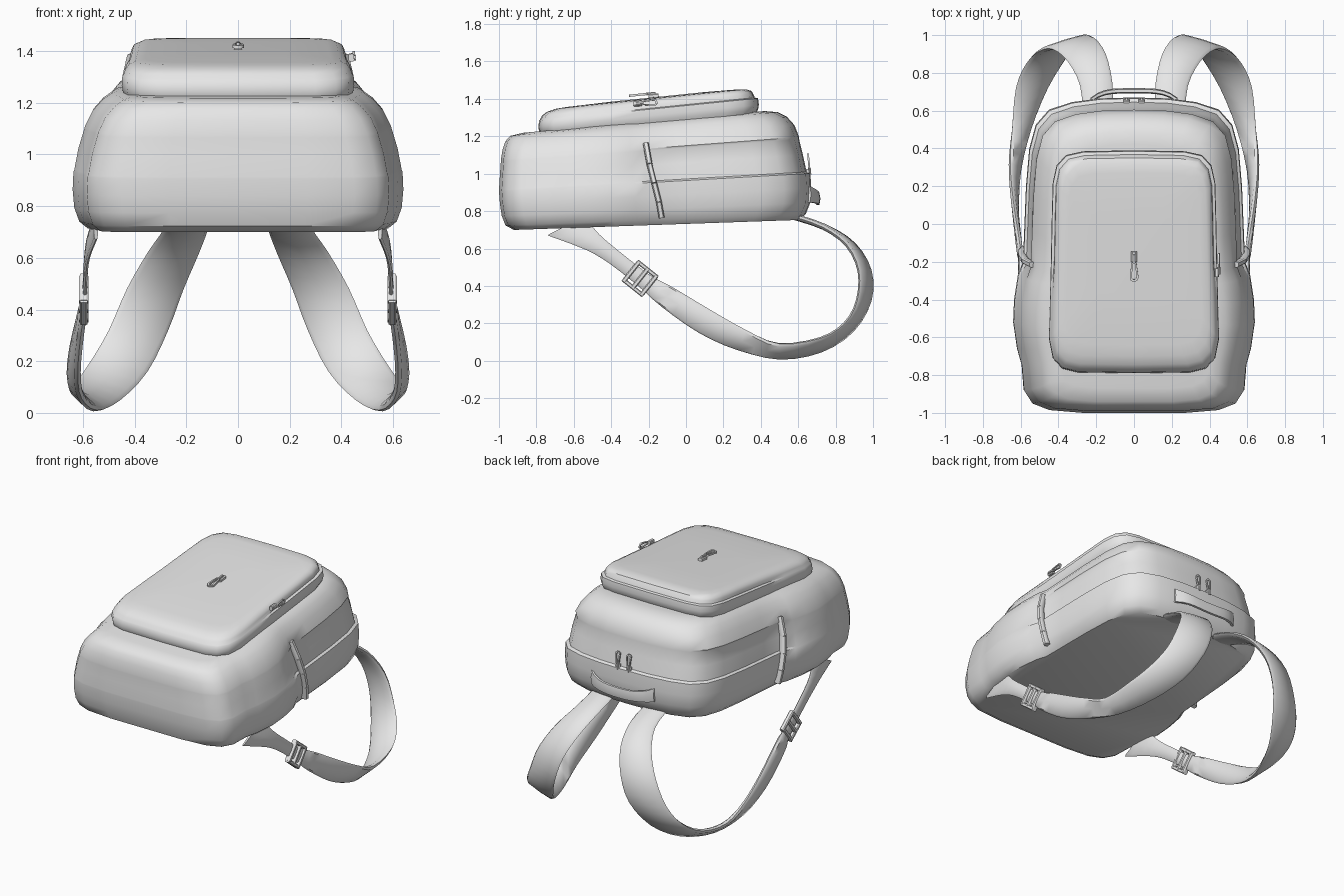
import bpy, bmesh, math
from mathutils import Vector, Matrix

if "Cube" in bpy.data.objects:
    bpy.data.objects.remove(bpy.data.objects["Cube"])

fabric = bpy.data.materials.new("grey_fabric")
fabric.diffuse_color = (0.8, 0.8, 0.8, 1)
fabric.use_nodes = True
fabric.node_tree.nodes["Principled BSDF"].inputs["Base Color"].default_value = fabric.diffuse_color


def finish(name, bm, angle=40):
    bmesh.ops.recalc_face_normals(bm, faces=bm.faces)
    me = bpy.data.meshes.new(name)
    bm.to_mesh(me)
    bm.free()
    me.materials.append(fabric)
    ob = bpy.data.objects.new(name, me)
    bpy.context.collection.objects.link(ob)
    bpy.ops.object.select_all(action='DESELECT')
    bpy.context.view_layer.objects.active = ob
    ob.select_set(True)
    bpy.ops.object.shade_smooth_by_angle(angle=math.radians(angle))
    return ob


def skin(bm, rings):
    """Bridge closed rings of points and cap both ends."""
    vs = [[bm.verts.new(p) for p in r] for r in rings]
    n = len(vs[0])
    for a, b in zip(vs, vs[1:]):
        for i in range(n):
            j = (i + 1) % n
            bm.faces.new((a[i], a[j], b[j], b[i]))
    bm.faces.new(vs[0])
    bm.faces.new(vs[-1])


def padded_shell(name, half, rows, low, high):
    """Stack a mirrored outline; rows = height, width scale, front y, back y, step."""
    outline = half + [(-x, y) for x, y in reversed(half[1:-1])]
    y0, y1 = half[0][1], half[-1][1]
    rings = []
    for v, sx, yf, yb, step in rows:
        ring = []
        for x, y in outline:
            ny = yf + (yb - yf) * (y - y0) / (y1 - y0)
            k = sx - (step if y > -0.21 else 0)
            ring.append((x * k, ny, low(ny) + v * (high(ny) - low(ny))))
        rings.append(ring)
    bm = bmesh.new()
    skin(bm, rings)
    return finish(name, bm)


def bar(bm, a, b, w, h, up):
    """Chamfered bar from a to b, w wide along up, h thick."""
    a, b = Vector(a), Vector(b)
    d = (b - a).normalized()
    u = Vector(up)
    u = (u - d * u.dot(d)).normalized()
    s = d.cross(u)
    c = 0.6
    sec = [(1, c), (c, 1), (-c, 1), (-1, c), (-1, -c), (-c, -1), (c, -1), (1, -c)]
    skin(bm, [[p + u * (i * w / 2) + s * (j * h / 2) for i, j in sec] for p in (a, b)])


def smooth_path(pts, n=3):
    """Catmull-Rom resampling of equal-length tuples."""
    out = []
    for i in range(len(pts) - 1):
        p = [pts[max(0, min(len(pts) - 1, i + k))] for k in (-1, 0, 1, 2)]
        for s in range(n):
            t = s / n
            out.append([0.5 * (2 * b + (c - a) * t + (2 * a - 5 * b + 4 * c - d) * t * t
                        + (3 * b - a - 3 * c + d) * t ** 3) for a, b, c, d in zip(*p)])
    return out + [list(pts[-1])]


# main bag with side pockets, recessed zip band around the upper end
body_half = [(0, -1), (.27, -1), (.45, -.985), (.54, -.95), (.585, -.88), (.595, -.75), (.62, -.66),
             (.64, -.52), (.635, -.4), (.615, -.27), (.588, -.2), (.58, 0), (.572, .2), (.555, .4),
             (.52, .53), (.45, .61), (.33, .65), (.18, .67), (0, .675)]
body_rows = [(0, .91, -.92, .61, 0), (.05, .96, -.965, .64, 0), (.15, .99, -.985, .665, 0),
             (.28, 1, -.995, .67, 0), (.41, .995, -1, .665, 0), (.425, .99, -1, .645, .02),
             (.58, .965, -.995, .625, .015), (.72, .93, -.99, .605, .01), (.74, .925, -.99, .605, -.005),
             (.85, .88, -.98, .58, 0), (.93, .82, -.965, .54, 0), (.98, .76, -.94, .49, 0),
             (1, .68, -.87, .42, 0)]
padded_shell("main_bag", body_half, body_rows,
             lambda y: .7 + .035 * (y + .9), lambda y: 1.225 + .09 * (y + .8))

# front pocket with stepped zip seam
pocket_half = [(0, -.79), (.3, -.785), (.38, -.765), (.43, -.71), (.45, -.61), (.445, -.4), (.44, -.2),
               (.435, .05), (.43, .22), (.41, .31), (.36, .365), (.27, .385), (0, .39)]
pocket_rows = [(-.1, .96, -.77, .37, 0), (.1, .99, -.785, .385, 0), (.3, 1, -.79, .39, 0),
               (.56, .995, -.785, .385, 0), (.6, .985, -.78, .368, .025), (.75, .97, -.77, .36, .015),
               (.88, .94, -.745, .35, .005), (.97, .88, -.7, .32, 0), (1, .8, -.64, .27, 0),
               (1.03, .45, -.4, .1, 0)]
padded_shell("front_pocket", pocket_half, pocket_rows,
             lambda y: 1.21 + .1 * (y + .8), lambda y: 1.345 + .103 * (y + .75))

# shoulder straps: centre point followed by half-width vector
strap = [(.19, .56, .775, .08, 0, 0), (.20, .74, .715, .085, -.01, 0), (.25, .88, .62, .1, -.02, 0),
         (.32, .955, .48, .11, -.03, 0), (.385, .95, .32, .115, -.035, 0), (.46, .87, .18, .11, -.02, .02),
         (.54, .72, .085, .085, 0, .035), (.595, .5, .05, .05, 0, .04), (.63, .3, .11, .025, .02, .055),
         (.63, .1, .21, .01, .03, .062), (.61, -.1, .34, 0, .03, .052), (.595, -.22, .425, 0, .025, .035),
         (.59, -.38, .55, 0, .024, .034), (.58, -.5, .635, 0, .035, .042), (.55, -.64, .72, 0, .1, .05)]
path = smooth_path(strap)


def strap_rings(side):
    rings = []
    for i, p in enumerate(path):
        c, w = Vector(p[:3]), Vector(p[3:])
        t = (Vector(path[min(i + 1, len(path) - 1)][:3]) - Vector(path[max(i - 1, 0)][:3])).normalized()
        n = w.cross(t).normalized() * (.013 if i < 32 else .007)
        ring = [c + w, c + w * .85 + n, c + n * 1.3, c - w * .85 + n,
                c - w, c - w * .85 - n, c - n * 1.3, c + w * .85 - n]
        rings.append([(q.x * side, q.y, q.z) for q in ring])
    return rings


for side, tag in ((1, "right"), (-1, "left")):
    bm = bmesh.new()
    skin(bm, strap_rings(side))
    finish(tag + "_shoulder_strap", bm, 50)

    # ladder buckle
    bm = bmesh.new()
    c = Vector((.597 * side, -.245, .44))
    along = Vector((0, -.78, .62))
    across = Vector((0, .62, .78))
    for k in (-1, 1):
        bar(bm, c + across * .062 * k - along * .07, c + across * .062 * k + along * .07, .022, .03, across)
    for k in (-1, 0, 1):
        bar(bm, c + along * .06 * k - across * .062, c + along * .06 * k + across * .062, .024, .036, along)
    finish(tag + "_buckle", bm, 30)

    # slanted piping where the zip band meets the side pocket
    bm = bmesh.new()
    pts = [(.535, -.215, 1.16), (.575, -.195, 1.05), (.592, -.17, .95), (.592, -.145, .85), (.58, -.13, .765)]
    for a, b in zip(pts, pts[1:]):
        bar(bm, (a[0] * side, *a[1:]), (b[0] * side, *b[1:]), .03, .04, (0, 1, 0))
    finish(tag + "_piping", bm, 50)

# carry handle on the upper end
bm = bmesh.new()
rings = []
for i in range(13):
    s = -1 + i / 6
    y = .655 + .05 * (1 - s ** 4)
    z = .89 - .025 * (1 - s * s)
    h = .032 + .012 * s ** 4
    rings.append([(s * .23, y + dy, z + dz) for dy, dz in
                  ((-.008, -h), (.008, -h), (.014, 0), (.008, h), (-.008, h), (-.014, 0))])
skin(bm, rings)
finish("carry_handle", bm, 50)


def zip_pull(name, pos, direction, normal, size=1):
    """Slider, neck and elongated tab with a hole."""
    d, n = Vector(direction).normalized(), Vector(normal).normalized()
    s = d.cross(n)
    m = Matrix((s, d, n)).transposed()
    bm = bmesh.new()

    def at(x, y, z):
        return Vector(pos) + m @ (Vector((x, y, z)) * size)
    bar(bm, at(0, -.025, .008), at(0, .03, .008), .03, .022, s)
    bar(bm, at(0, -.01, .022), at(0, .04, .022), .014, .014, s)
    outer, inner = [], []
    for i in range(16):
        a = math.tau * i / 16
        end = .11 if math.sin(a) > 0 else .045
        r = .024 if math.sin(a) > 0 else .015
        outer.append((r * math.cos(a), end + r * math.sin(a)))
        inner.append((r * .5 * math.cos(a), end + r * .5 * math.sin(a)))
    loops = [[bm.verts.new(at(x, y, z)) for x, y in o]
             for o, z in ((outer, .016), (outer, .028), (inner, .028), (inner, .016))]
    for k in range(4):
        a, b = loops[k], loops[(k + 1) % 4]
        for i in range(16):
            j = (i + 1) % 16
            bm.faces.new((a[i], a[j], b[j], b[i]))
    finish(name, bm, 30)


zip_pull("front_zip_pull", (0, -.17, 1.408), (0, -1, -.1), (0, -.1, 1))
zip_pull("side_zip_pull", (.432, -.26, 1.375), (0, 1, .05), (1, 0, .1), .8)
for x in (-.04, .04):
    zip_pull("main_zip_pull", (x, .645, 1.0), (0, -.1, 1), (0, 1, .1), .8)
